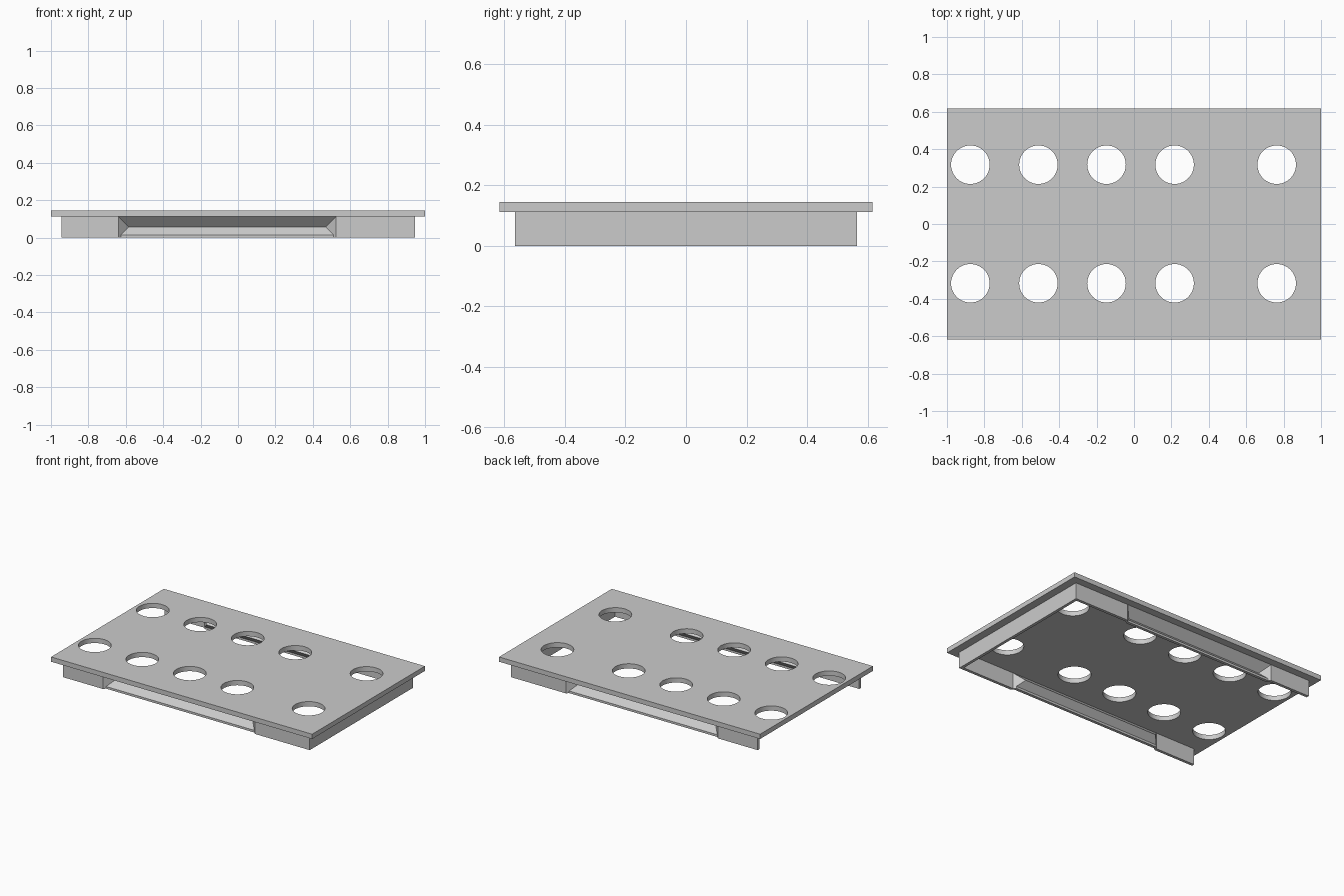
import bpy, bmesh, math

cube = bpy.data.objects.get("Cube")
if cube:
    bpy.data.objects.remove(cube, do_unlink=True)

grey = bpy.data.materials.new("plain_grey")
grey.use_nodes = True
colour = (0.6, 0.6, 0.6, 1)
grey.diffuse_color = colour
grey.node_tree.nodes["Principled BSDF"].inputs["Base Color"].default_value = colour

TOP, RIM = 0.145, 0.112        # top and underside of the plate
WX, WY, T = 0.945, 0.565, 0.02  # outer wall faces and sheet thickness


def finish(name, bm):
    bmesh.ops.recalc_face_normals(bm, faces=bm.faces)
    mesh = bpy.data.meshes.new(name)
    bm.to_mesh(mesh)
    bm.free()
    mesh.materials.append(grey)
    obj = bpy.data.objects.new(name, mesh)
    bpy.context.collection.objects.link(obj)
    return obj


def thicken(bm, offset):
    """Extrude the whole sheet into a closed solid."""
    out = bmesh.ops.extrude_face_region(bm, geom=bm.faces[:], use_keep_orig=True)
    moved = [g for g in out["geom"] if isinstance(g, bmesh.types.BMVert)]
    bmesh.ops.translate(bm, verts=moved, vec=offset)


def loop(bm, points):
    verts = [bm.verts.new((x, y, TOP)) for x, y in points]
    return [bm.edges.new((v, verts[i - 1])) for i, v in enumerate(verts)]


# Top plate with two rows of round holes
bm = bmesh.new()
px, py = 1.0, 0.617
edges = loop(bm, [(-px, -py), (px, -py), (px, py), (-px, py)])
SEG, R = 48, 0.103
for cx in (-0.875, -0.511, -0.147, 0.217, 0.763):
    for cy in (-0.317, 0.317):
        angles = [math.tau * i / SEG for i in range(SEG)]
        edges += loop(bm, [(cx + R * math.cos(a), cy + R * math.sin(a)) for a in angles])
bmesh.ops.triangle_fill(bm, edges=edges, use_beauty=True, normal=(0, 0, 1))
thicken(bm, (0, 0, RIM - TOP))
plate = finish("top_plate", bm)
bpy.context.view_layer.objects.active = plate
plate.select_set(True)
bpy.ops.object.shade_smooth_by_angle(angle=math.radians(30))
plate.select_set(False)


# Long walls: a folded sheet with a V-shaped recess that bulges inwards
def long_wall(name, side):
    bm = bmesh.new()
    x0, x1 = -0.64, 0.525
    d, lip = RIM / 2, 0.015

    def v(x, depth, z):
        return bm.verts.new((x, side * (WY - depth), z))

    rings = []
    for x, s, end in ((x0, 1, -WX), (x1, -1, WX)):
        a, low = v(x, 0, RIM), v(x, 0, 0)
        ridge = v(x + s * d, d, d)
        p, q = v(x + s * lip, lip, lip), v(x + s * lip, lip, 0)
        bm.faces.new((v(end, 0, 0), v(end, 0, RIM), a, low))  # flat end panel
        bm.faces.new((a, ridge, p, q, low))                  # slanted end
        rings.append((a, ridge, p, q))
    left, right = rings
    for i in range(3):  # upper slope, lower slope, lip
        bm.faces.new((left[i], right[i], right[i + 1], left[i + 1]))
    thicken(bm, (0, -side * T, 0))
    finish(name, bm)


long_wall("front_wall", -1)
long_wall("back_wall", 1)

# Plain wall closing the left end; the other end stays open
bm = bmesh.new()
bmesh.ops.create_cube(bm, size=1)
bmesh.ops.scale(bm, verts=bm.verts, vec=(T, 2 * (WY - T), RIM))
bmesh.ops.translate(bm, verts=bm.verts, vec=(WX - T / 2, 0, RIM / 2))
finish("left_wall", bm)
